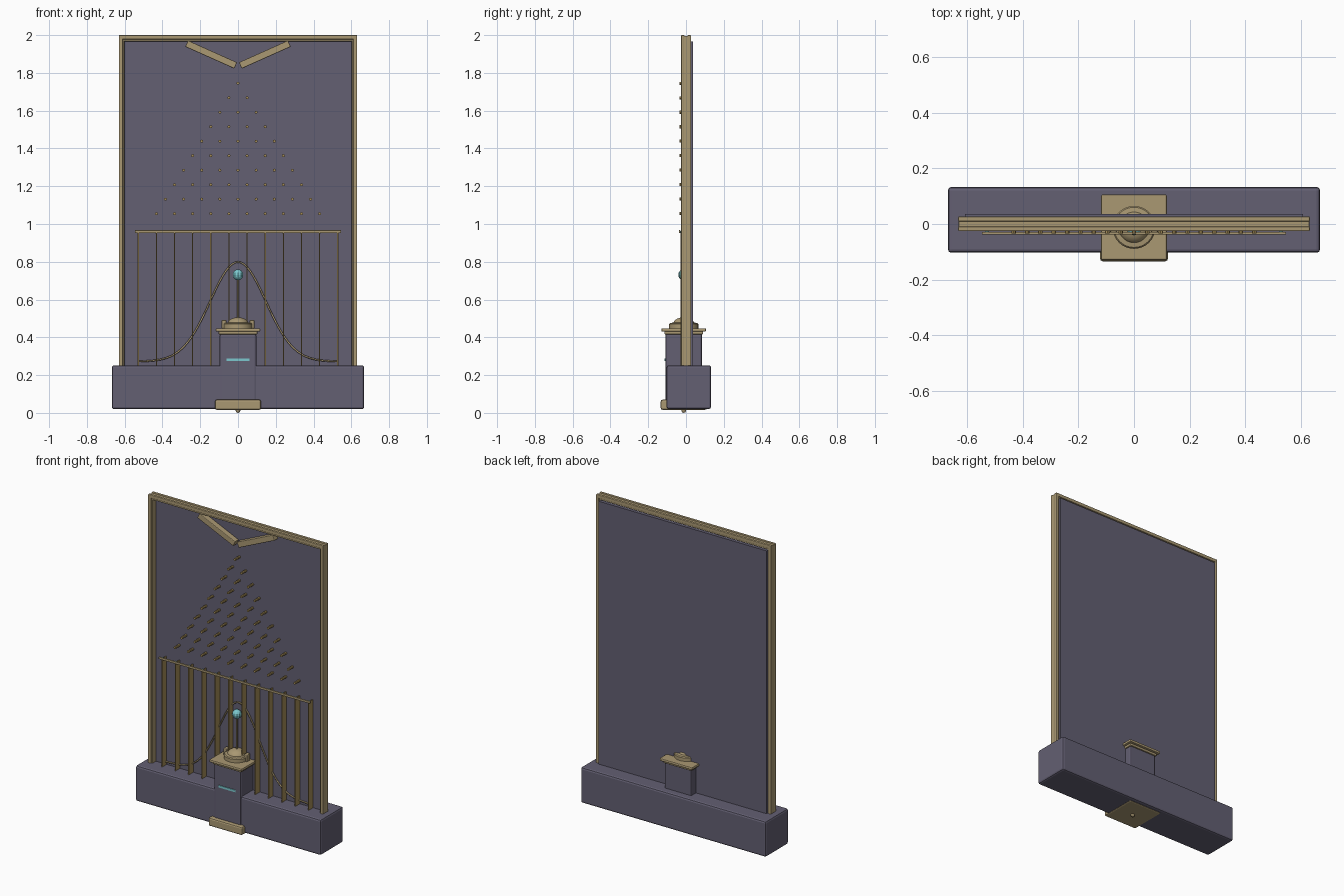
import bpy, bmesh, math
from mathutils import Matrix

cube = bpy.data.objects.get("Cube")
if cube:
    bpy.data.objects.remove(cube, do_unlink=True)


def material(name, rgb):
    m = bpy.data.materials.new(name)
    m.use_nodes = True
    m.diffuse_color = (*rgb, 1)
    m.node_tree.nodes["Principled BSDF"].inputs["Base Color"].default_value = (*rgb, 1)
    return m


SLATE = material("slate purple", (0.125, 0.115, 0.17))
GOLD = material("pale gold", (0.40, 0.315, 0.17))
BRASS = material("brass", (0.38, 0.27, 0.10))
CYAN = material("cyan", (0.20, 0.58, 0.62))


def finish(name, bm, mat, bevel=0, segments=2, smooth=False):
    me = bpy.data.meshes.new(name)
    bm.to_mesh(me)
    bm.free()
    me.materials.append(mat)
    ob = bpy.data.objects.new(name, me)
    bpy.context.collection.objects.link(ob)
    if bevel:
        mod = ob.modifiers.new("soft edges", "BEVEL")
        mod.width, mod.segments = bevel, segments
    if smooth:
        bpy.ops.object.select_all(action="DESELECT")
        ob.select_set(True)
        bpy.context.view_layer.objects.active = ob
        bpy.ops.object.shade_smooth_by_angle(angle=math.radians(35))
    return ob


def add_box(bm, x, y, z, tilt=0):
    """Box between the (low, high) limits on each axis, tilted about y."""
    centre = [(a + b) / 2 for a, b in (x, y, z)]
    size = [b - a for a, b in (x, y, z)]
    mtx = (Matrix.Translation(centre) @ Matrix.Rotation(tilt, 4, "Y")
           @ Matrix.Diagonal((*size, 1)))
    bmesh.ops.create_cube(bm, size=1, matrix=mtx)


def box(name, x, y, z, mat, bevel=0, tilt=0, segments=2):
    bm = bmesh.new()
    add_box(bm, x, y, z, tilt)
    return finish(name, bm, mat, bevel, segments)


def lathe(name, profile, x, y, mat, steps=32):
    """Spin (radius, z) points around a vertical axis."""
    bm = bmesh.new()
    vs = [bm.verts.new((r, 0, z)) for r, z in profile]
    edges = [bm.edges.new(pair) for pair in zip(vs, vs[1:])]
    bmesh.ops.spin(bm, geom=vs + edges, cent=(0, 0, 0), axis=(0, 0, 1),
                   angle=math.tau, steps=steps)
    bmesh.ops.remove_doubles(bm, verts=bm.verts, dist=0.0001)
    bmesh.ops.recalc_face_normals(bm, faces=bm.faces)
    bmesh.ops.translate(bm, verts=bm.verts, vec=(x, y, 0))
    return finish(name, bm, mat, smooth=True)


CY = -0.012  # depth of the pedestal axis

# Plinth, back panel and pedestal
box("plinth", (-0.668, 0.668), (-0.103, 0.133), (0.02, 0.252), SLATE, 0.012)
box("back_panel", (-0.606, 0.606), (0.015, 0.036), (0.2, 1.965), SLATE)
box("pedestal", (-0.097, 0.097), (CY - 0.097, CY + 0.097), (0.06, 0.42), SLATE, 0.01)
box("pedestal_stripe", (-0.06, 0.06), (-0.114, -0.105), (0.275, 0.289), CYAN)
box("foot_plate", (-0.122, 0.122), (CY - 0.122, CY + 0.122), (0.016, 0.07), GOLD, 0.01)
lathe("foot_tip", [(0, 0), (0.008, 0.003), (0.012, 0.01), (0.012, 0.02)], 0, CY, GOLD, 12)

# Outer frame with a raised lip on its outer and inner edges
for side, name in ((-1, "right"), (1, "left")):
    def span(a, b):
        return tuple(sorted((side * a, side * b)))
    box(name + "_post", span(0.602, 0.63), (-0.019, 0.021), (0.24, 1.995), GOLD, 0.004)
    box(name + "_post_front_lip", span(0.610, 0.631), (-0.026, -0.009), (0.24, 2), GOLD, 0.004)
    box(name + "_post_back_lip", span(0.610, 0.631), (0.009, 0.027), (0.24, 2), GOLD, 0.004)
box("top_rail", (-0.63, 0.63), (-0.019, 0.021), (1.967, 1.996), GOLD, 0.004)
box("top_rail_front_lip", (-0.631, 0.631), (-0.026, -0.009), (1.978, 2), GOLD, 0.004)
box("top_rail_back_lip", (-0.631, 0.631), (0.009, 0.027), (1.978, 2), GOLD, 0.004)

# Funnel boards
for side, name in ((-1, "right"), (1, "left")):
    mid = side * 0.142
    box(name + "_funnel_board", (mid - 0.142, mid + 0.142), (-0.022, 0.016),
        (1.879, 1.915), GOLD, 0.004, tilt=-side * 0.42)

# Triangle of pegs
STEP = 0.096
bm = bmesh.new()
for row in range(10):
    for col in range(row + 1):
        place = Matrix.Translation(((col - row / 2) * STEP, -0.008, 1.745 - row * 0.0767))
        bmesh.ops.create_cone(bm, cap_ends=True, segments=8, radius1=0.008, radius2=0.008,
                              depth=0.054, matrix=place @ Matrix.Rotation(math.pi / 2, 4, "X"))
finish("pegs", bm, BRASS)

# Bin dividers, their rail and small caps
dividers, caps = bmesh.new(), bmesh.new()
for i in range(12):
    x = (i - 5.5) * STEP
    add_box(dividers, (x - 0.003, x + 0.003), (-0.03, 0.018), (0.24, 0.957))
    bmesh.ops.create_uvsphere(caps, u_segments=8, v_segments=6, radius=0.008,
                              matrix=Matrix.Translation((x, -0.023, 0.958)))
finish("bin_dividers", dividers, BRASS)
finish("divider_caps", caps, CYAN)
box("bin_rail", (-0.546, 0.546), (-0.038, -0.029), (0.953, 0.967), GOLD, 0.002)

# Bell curve
curve = bpy.data.curves.new("bell_curve", "CURVE")
curve.dimensions = "3D"
curve.bevel_depth = 0.005
curve.bevel_resolution = 1
curve.use_fill_caps = True
spline = curve.splines.new("POLY")
N = 64
spline.points.add(N)
for i, p in enumerate(spline.points):
    x = (i / N - 0.5) * 1.056
    p.co = (x, 0.008, 0.272 + 0.527 * math.exp(-x * x / (2 * 0.147 ** 2)), 1)
curve.materials.append(GOLD)
bpy.context.collection.objects.link(bpy.data.objects.new("bell_curve", curve))

# Pedestal cap, turned mount, pole and ball
box("cap_neck", (-0.103, 0.103), (CY - 0.103, CY + 0.103), (0.415, 0.434), GOLD, 0.006)
box("cap_slab", (-0.118, 0.118), (CY - 0.118, CY + 0.118), (0.43, 0.448), GOLD, 0.006)
lathe("mount", [(0, 0.44), (0.077, 0.44), (0.077, 0.47), (0.072, 0.476), (0.055, 0.478),
                (0.05, 0.488), (0.036, 0.498), (0.018, 0.504), (0, 0.506)], 0, CY, GOLD)
for side, name in ((-1, "right"), (1, "left")):
    box(name + "_mount_lug", (side * 0.074 - 0.013, side * 0.074 + 0.013),
        (CY - 0.018, CY + 0.018), (0.445, 0.492), GOLD, 0.006)
lathe("pole", [(0, 0.5), (0.006, 0.5), (0.006, 0.72), (0, 0.72)], 0, CY, GOLD, 10)
bm = bmesh.new()
bmesh.ops.create_uvsphere(bm, u_segments=10, v_segments=8, radius=0.029,
                          matrix=Matrix.Translation((0, CY, 0.731)))
finish("ball", bm, CYAN)
